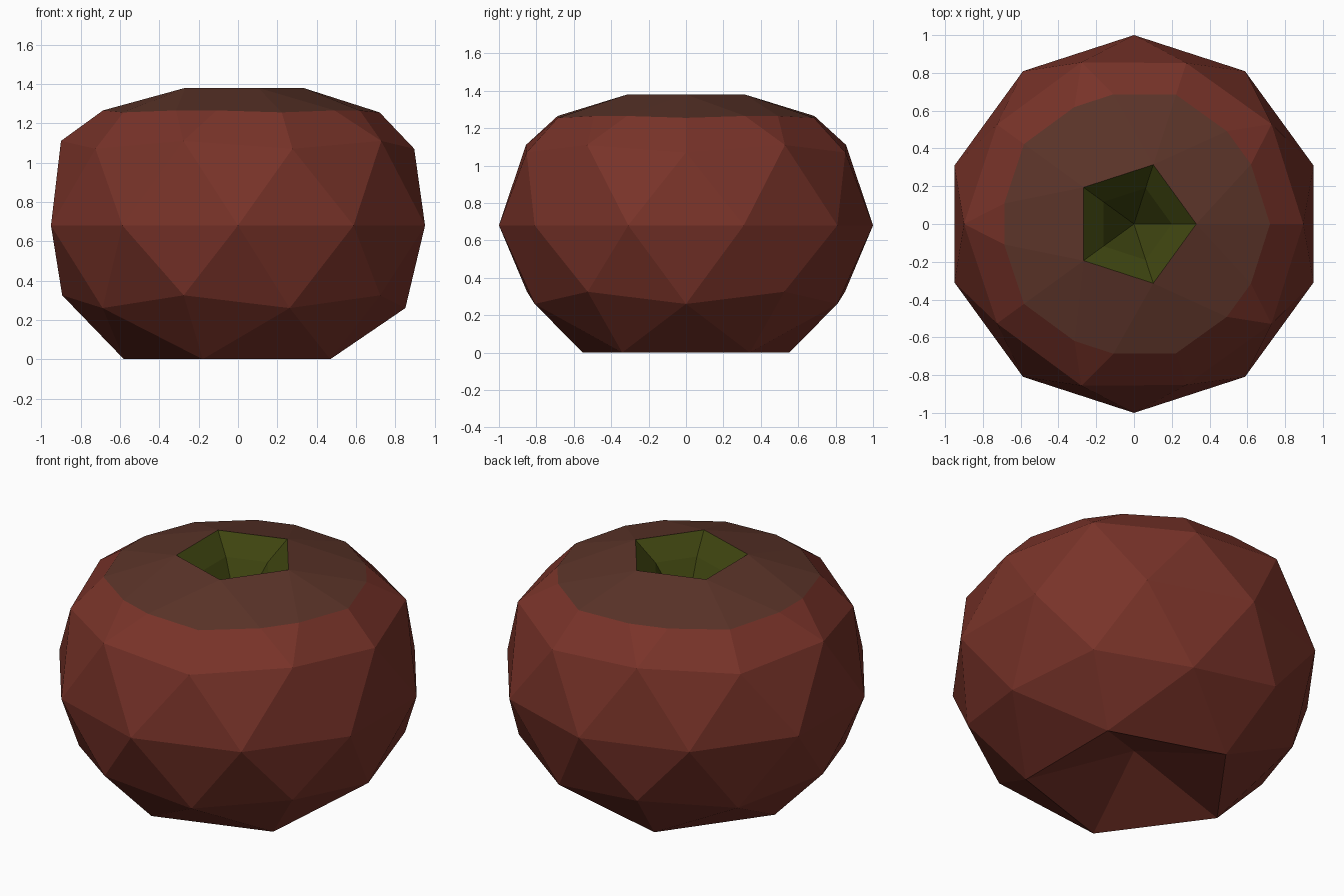
import bpy
import bmesh
from math import radians, sin, cos

cube = bpy.data.objects.get("Cube")
if cube:
    bpy.data.objects.remove(cube, do_unlink=True)


def material(name, colour):
    mat = bpy.data.materials.new(name)
    mat.use_nodes = True
    mat.diffuse_color = (*colour, 1)
    shader = mat.node_tree.nodes["Principled BSDF"]
    shader.inputs["Base Color"].default_value = (*colour, 1)
    shader.inputs["Roughness"].default_value = 0.9
    return mat


# Ring name: (radius, height)
RINGS = {
    "foot_pit": (0, 0.20),
    "foot": (0.58, 0),
    "low_side": (0.851, 0.26),
    "low_corner": (0.894, 0.325),
    "waist": (1, 0.68),
    "high_corner": (0.896, 1.07),
    "high_side": (0.9, 1.11),
    "rim": (0.72, 1.255),
    "rim_side": (0.695, 1.265),
    "lip": (0.33, 1.38),
    "hollow": (0.2, 1.28),
    "hollow_floor": (0, 1.02),
}


def five_fold(name, pattern, mat):
    """Repeat one wedge of (ring, angle) faces five times about z."""
    bm = bmesh.new()
    for turn in range(5):
        for face in pattern:
            corners = []
            for ring, angle in face:
                radius, z = RINGS[ring]
                a = radians(angle + turn * 72)
                corners.append(bm.verts.new((radius * cos(a), radius * sin(a), z)))
            bm.faces.new(corners)
    bmesh.ops.remove_doubles(bm, verts=bm.verts, dist=0.001)
    mesh = bpy.data.meshes.new(name)
    bm.to_mesh(mesh)
    bm.free()
    mesh.materials.append(mat)
    obj = bpy.data.objects.new(name, mesh)
    bpy.context.collection.objects.link(obj)
    return obj


red = material("dull red skin", (0.19, 0.033, 0.022))
brown = material("brown crown", (0.105, 0.034, 0.022))
green = material("dark green hollow", (0.048, 0.058, 0.005))

# Faceted skin, from the dimpled foot up to the crown rim
body = [
    [("foot_pit", 0), ("foot", 36), ("foot", -36)],
    [("foot", -36), ("foot", 36), ("low_side", 0)],
    [("low_side", 0), ("foot", 36), ("low_corner", 36)],
    [("foot", 36), ("low_side", 72), ("low_corner", 36)],
    [("low_side", 0), ("waist", 18), ("waist", -18)],
    [("low_side", 0), ("low_corner", 36), ("waist", 18)],
    [("low_corner", 36), ("low_side", 72), ("waist", 54)],
    [("low_corner", 36), ("waist", 54), ("waist", 18)],
    [("waist", -18), ("waist", 18), ("high_corner", 0)],
    [("waist", 18), ("high_side", 36), ("high_corner", 0)],
    [("waist", 18), ("waist", 54), ("high_side", 36)],
    [("waist", 54), ("high_corner", 72), ("high_side", 36)],
    [("high_corner", 0), ("high_side", 36), ("rim_side", 27), ("rim", 0)],
    [("high_side", 36), ("rim_side", 45), ("rim_side", 27)],
    [("high_side", 36), ("high_corner", 72), ("rim", 72), ("rim_side", 45)],
]
five_fold("body", body, red)

# Shallow sloping crown
crown = [
    [("rim", 0), ("rim_side", 27), ("lip", 0)],
    [("rim_side", 27), ("rim_side", 45), ("lip", 72), ("lip", 0)],
    [("rim_side", 45), ("rim", 72), ("lip", 72)],
]
five_fold("crown", crown, brown)

# Five-sided hollow in the top
hollow = [
    [("lip", 0), ("lip", 72), ("hollow", 72), ("hollow", 0)],
    [("hollow", 0), ("hollow", 72), ("hollow_floor", 0)],
]
five_fold("stem_hollow", hollow, green)
